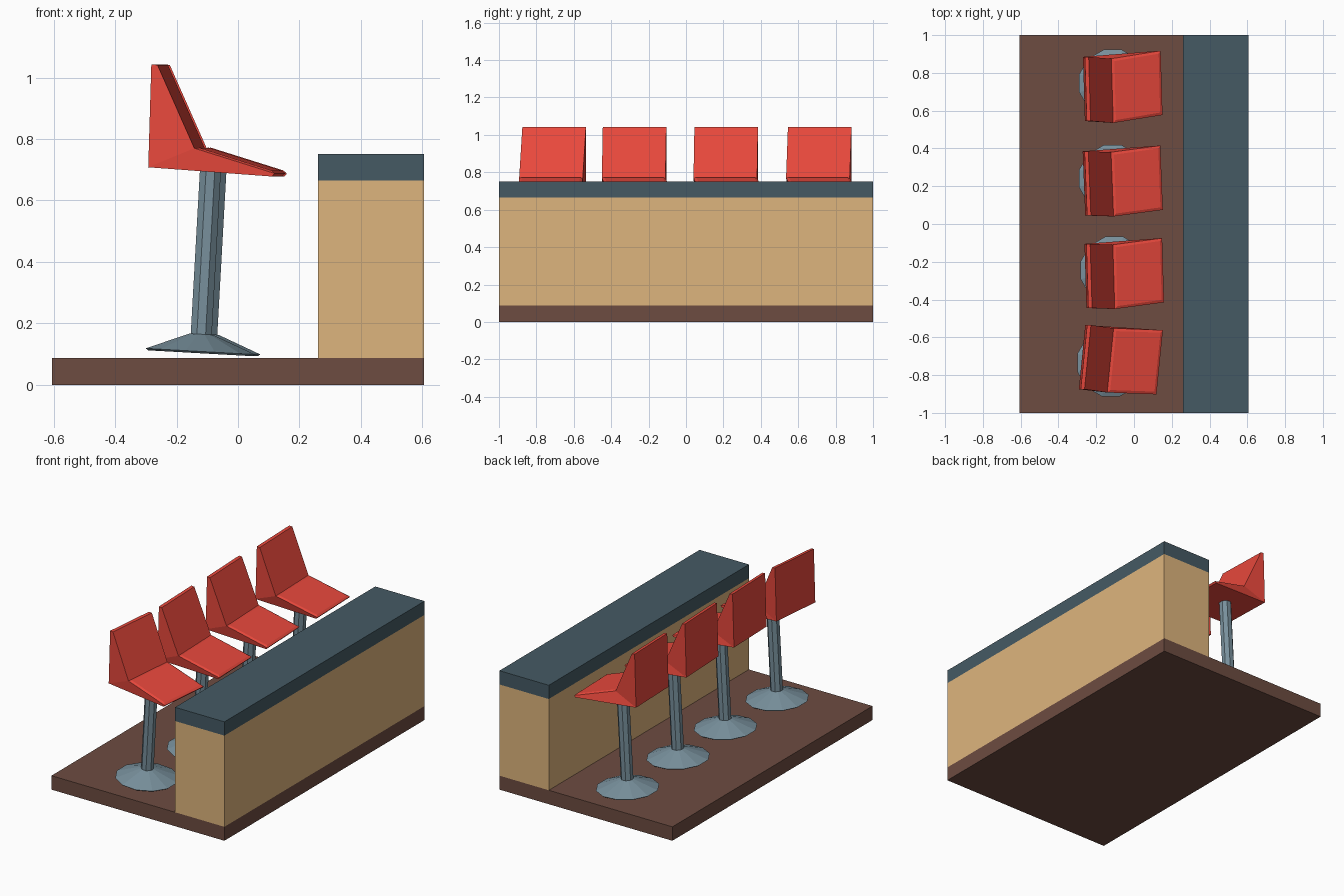
import bpy, bmesh
from math import radians, pi
from mathutils import Matrix

if "Cube" in bpy.data.objects:
    bpy.data.objects.remove(bpy.data.objects["Cube"])


def material(name, hexcode):
    srgb = [int(hexcode[i:i + 2], 16) / 255 for i in (0, 2, 4)]
    mat = bpy.data.materials.new(name)
    mat.diffuse_color = [((c + 0.055) / 1.055) ** 2.4 for c in srgb] + [1]
    mat.use_nodes = True
    mat.node_tree.nodes["Principled BSDF"].inputs["Base Color"].default_value = mat.diffuse_color
    return mat


RED = material("red_paint", "E8483C")
METAL = material("grey_metal", "78909C")
WOOD = material("pale_wood", "DEB57D")
SLATE = material("slate", "455A64")
BROWN = material("brown_floor", "6D4C41")


def add_object(name, bm, mat):
    bmesh.ops.recalc_face_normals(bm, faces=bm.faces)
    mesh = bpy.data.meshes.new(name)
    bm.to_mesh(mesh)
    bm.free()
    mesh.materials.append(mat)
    obj = bpy.data.objects.new(name, mesh)
    bpy.context.collection.objects.link(obj)
    return obj


def box(name, x0, x1, z0, z1, mat):
    bm = bmesh.new()
    size = Matrix.Diagonal((x1 - x0, 2, z1 - z0, 1))
    place = Matrix.Translation(((x0 + x1) / 2, 0, (z0 + z1) / 2))
    bmesh.ops.create_cube(bm, size=1, matrix=place @ size)
    return add_object(name, bm, mat)


def lathe(name, rings, sides, place, mat):
    """Capped solid of revolution from (radius, height) rings."""
    bm = bmesh.new()
    loops = []
    for r, z in rings:
        spin = [Matrix.Rotation(2 * pi * (i + 0.5) / sides, 4, 'Z') for i in range(sides)]
        loops.append([bm.verts.new(place @ m @ Matrix.Translation((r, 0, z)).translation)
                      for m in spin])
    for a, b in zip(loops, loops[1:]):
        for i in range(sides):
            j = (i + 1) % sides
            bm.faces.new((a[i], a[j], b[j], b[i]))
    bm.faces.new(loops[0])
    bm.faces.new(loops[-1])
    return add_object(name, bm, mat)


def seat(name, dx, skew, ys):
    """Wedge seat and backrest; ys are the side-drift of back, crease and front."""
    back, mid, front = ys
    bottom, top_back = (-0.265, 0.708, back), (-0.255, 1.043, back)
    top_front, crease = (-0.235, 1.041, back), (-0.115, 0.77, mid)
    tip, under = (0.146, 0.688, front), (0.138, 0.678, front)
    profile = [bottom, top_back, top_front, crease, tip, under]
    bm = bmesh.new()
    near, far = [[bm.verts.new((x + dx + skew * t, y + t, z)) for x, z, y in profile]
                 for t in (-0.17, 0.17)]
    for i in range(6):
        j = (i + 1) % 6
        bm.faces.new((near[i], near[j], far[j], far[i]))
    # each side splits into backrest and seat triangles
    for v in (near, far):
        bm.faces.new((v[0], v[1], v[2], v[3]))
        bm.faces.new((v[0], v[3], v[4], v[5]))
    bmesh.ops.recalc_face_normals(bm, faces=bm.faces)
    # raised cushion panel with a narrow bevelled rim
    bm.faces.ensure_lookup_table()
    bmesh.ops.inset_individual(bm, faces=[bm.faces[3]], thickness=0.02, depth=0.006)
    return add_object(name, bm, RED)


# Floor and bar counter
box("floor", -0.605, 0.605, 0, 0.088, BROWN)
box("counter_body", 0.26, 0.605, 0.088, 0.665, WOOD)
box("counter_top", 0.26, 0.605, 0.665, 0.752, SLATE)

# Four slightly uneven stools: base y, x shift, seat skew, seat drift
stools = [
    (0.745, 0.0, -0.03, (0.715, 0.705, 0.747)),
    (0.24, 0.0, -0.04, (0.215, 0.21, 0.245)),
    (-0.245, 0.008, -0.03, (-0.275, -0.28, -0.245)),
    (-0.735, -0.01, 0.10, (-0.705, -0.722, -0.732)),
]
for n, (y, dx, skew, ys) in enumerate(stools, 1):
    tilt = Matrix.Translation((-0.113 + dx, y, 0.103)) @ Matrix.Rotation(radians(3.2), 4, 'Y')
    lathe(f"stool_base_{n}", [(0.176, 0), (0.184, 0.006), (0.04, 0.062)], 12, tilt, METAL)
    lathe(f"stool_pole_{n}", [(0.037, 0.05), (0.037, 0.61)], 8, tilt, METAL)
    seat(f"stool_seat_{n}", dx, skew, ys)
